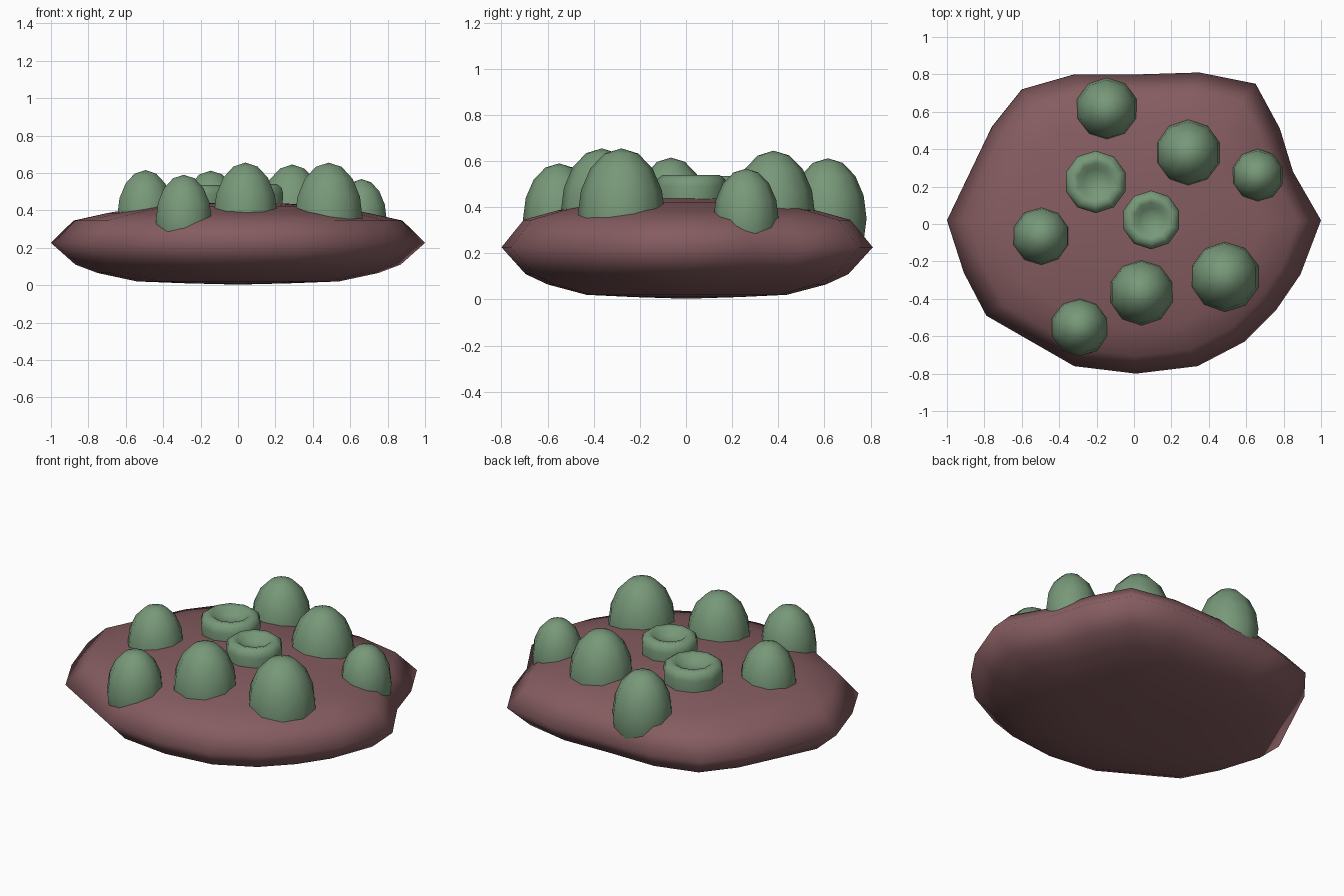
import bpy, math

if "Cube" in bpy.data.objects:
    bpy.data.objects.remove(bpy.data.objects["Cube"])

def material(name, rgb):
    m = bpy.data.materials.new(name)
    m.diffuse_color = (*rgb, 1)
    m.use_nodes = True
    m.node_tree.nodes["Principled BSDF"].inputs["Base Color"].default_value = m.diffuse_color
    return m

MAROON = material("dusty maroon", (0.235, 0.107, 0.117))
GREEN = material("moss green", (0.185, 0.315, 0.19))

def loft(name, rings, mat, bottom, top):
    """Skin a stack of equal-length rings and close both ends with a point."""
    n = len(rings[0])
    verts = [p for r in rings for p in r] + [bottom, top]
    b, t = len(verts) - 2, len(verts) - 1
    faces = []
    for k in range(len(rings) - 1):
        for i in range(n):
            j = (i + 1) % n
            faces.append((k*n + i, k*n + j, (k+1)*n + j, (k+1)*n + i))
    last = (len(rings) - 1) * n
    for i in range(n):
        j = (i + 1) % n
        faces.append((j, i, b))
        faces.append((last + i, last + j, t))
    me = bpy.data.meshes.new(name)
    me.from_pydata(verts, [], faces)
    me.materials.append(mat)
    for p in me.polygons:
        p.use_smooth = True
    ob = bpy.data.objects.new(name, me)
    bpy.context.collection.objects.link(ob)
    return ob

def lathe(name, x, y, profile, top, n=10):
    """Turn (radius, z) pairs, low to high, about an upright axis."""
    rings = [[(x + r*math.cos(2*math.pi*(i+.5)/n), y + r*math.sin(2*math.pi*(i+.5)/n), z)
              for i in range(n)] for r, z in profile]
    low = profile[0][1] - 0.01
    return loft(name, rings, GREEN, (x, y, low), (x, y, top))

# flattened pebble body with an irregular outline
outline = [(1, .02), (.85, .28), (.78, .51), (.65, .75), (.35, .81), (.03, .8),
           (-.32, .8), (-.6, .72), (-.76, .52), (-1, .02), (-.91, -.26),
           (-.79, -.49), (-.32, -.76), (.01, -.8), (.34, -.76), (.59, -.63),
           (.76, -.46), (.89, -.27)]
levels = [(.28, .01), (.54, .02), (.75, .065), (.87, .11), (1, .226),
          (.88, .345), (.7, .385), (.5, .42), (.25, .437)]
loft("pebble_body", [[(x*s, y*s, z) for x, y in outline] for s, z in levels],
     MAROON, (0, 0, 0.003), (0, 0, .442))

# egg-shaped bumps: x, y, radius, top height
bumps = [(-.29, -.55, .157, .59), (.04, -.365, .178, .655), (.485, -.28, .19, .655),
         (-.495, -.065, .158, .615), (.66, .26, .142, .567), (.29, .38, .18, .645),
         (-.145, .615, .168, .612)]
for k, (x, y, r, top) in enumerate(bumps):
    h = r * 1.55
    c = top - h
    prof = [(r*math.cos(a), c + h*math.sin(a))
            for a in (math.pi*(i/8 - .5) for i in range(1, 8))]
    lathe(f"bump_{k+1}", x, y, prof, top)

# dimpled discs in the middle
for k, (x, y, r, top) in enumerate([(-.205, .225, .167, .535), (.092, .022, .157, .54)]):
    prof = [(r*.7, .2), (r*.96, .38), (r, top - .05), (r*.95, top - .02), (r*.78, top),
            (r*.6, top - .006), (r*.42, top - .035)]
    lathe(f"dimpled_disc_{k+1}", x, y, prof, top - .045)
